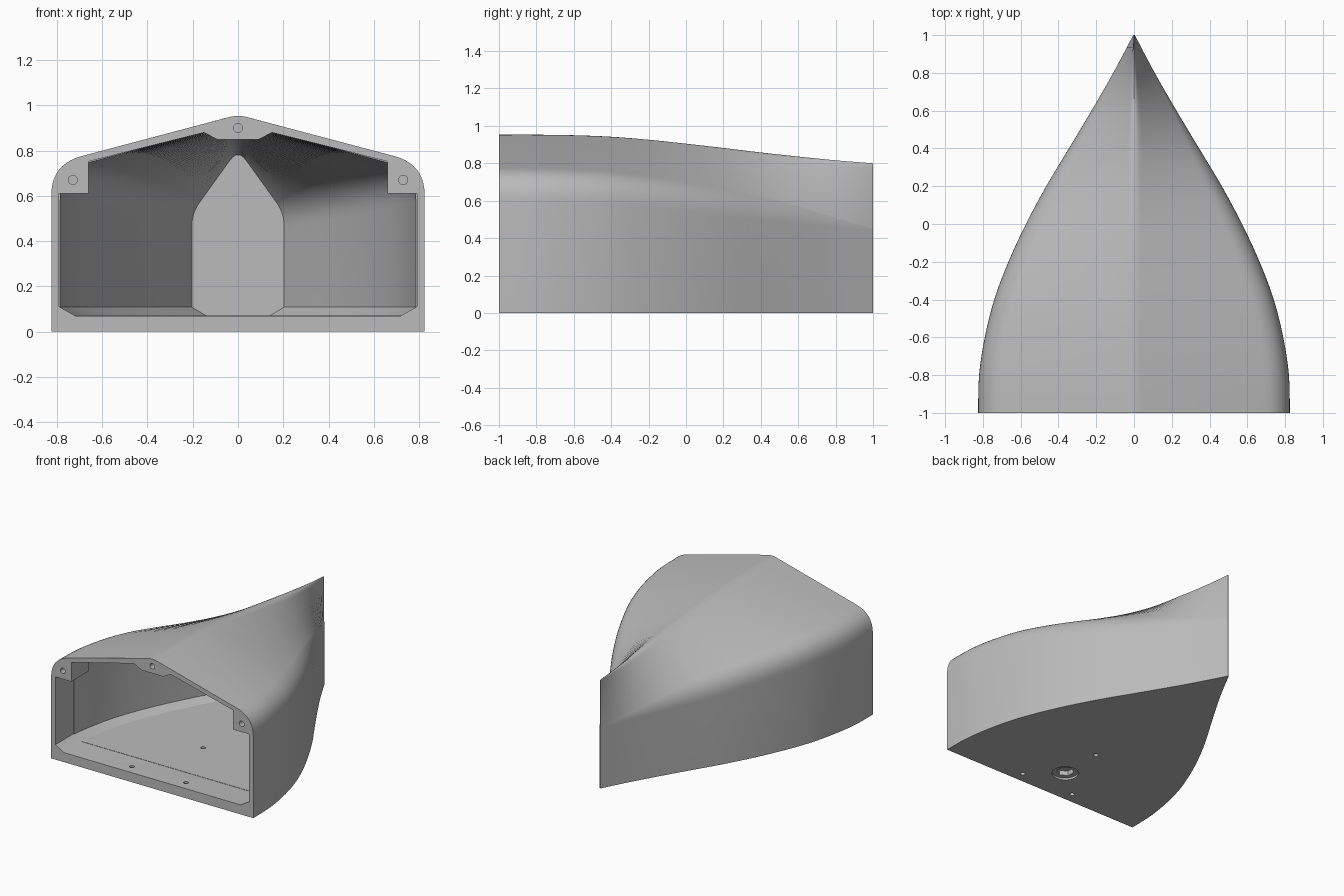
import bpy, bmesh, math
from mathutils import Vector, Matrix

if "Cube" in bpy.data.objects:
    bpy.data.objects.remove(bpy.data.objects["Cube"])

# Half width, ridge height and shoulder height at even steps from front to tip
WIDTH = [.825, .82, .79, .74, .665, .572, .465, .345, .225, .11, .004]
RIDGE = [.953, .953, .95, .942, .926, .905, .882, .858, .836, .816, .80]
SHOULDER = [.74, .738, .73, .715, .69, .66, .62, .575, .53, .485, .45]


def sample(table, y):
    """Smooth interpolation through the table for y in -1..1."""
    s = (y + 1) / 2 * (len(table) - 1)
    i = max(0, min(int(s), len(table) - 2))
    t = s - i
    a, b = table[i], table[i + 1]
    p = table[i - 1] if i > 0 else a
    n = table[i + 2] if i + 2 < len(table) else 2 * b - a
    m0, m1 = (b - p) / 2, (n - a) / 2
    return (a * (2*t**3 - 3*t*t + 1) + m0 * (t**3 - 2*t*t + t)
            + b * (3*t*t - 2*t**3) + m1 * (t**3 - t*t))


def bend(p, corner, q, steps):
    """Rounded corner between p and q."""
    return [p * (1-k)**2 + corner * 2*k*(1-k) + q * k*k
            for k in (i / steps for i in range(steps + 1))]


def section(y, wall=0, floor=0, chamfer=0):
    """Closed house-shaped cross-section with rounded shoulders and ridge."""
    w, top, sh = (sample(t, y) for t in (WIDTH, RIDGE, SHOULDER))
    round_x = min(.04, .15 * w)
    rise = (top - sh) / (1 - round_x / (2 * w))
    slope = rise / w
    drop = wall * math.hypot(1, slope)
    apex = Vector((0, sh + rise - drop))
    w -= wall
    corner = Vector((w, apex.y - slope * w))
    along = (apex - corner).normalized()
    turn = math.pi / 2 - math.atan(slope)
    reach = min(.18 * math.tan(turn / 2), .45 * (apex - corner).length)
    ridge_in = Vector((round_x, apex.y - slope * round_x))
    half = [Vector((w - chamfer, floor))]
    if chamfer:
        half.append(Vector((w, floor + chamfer * .6)))
    half += bend(corner - Vector((0, reach)), corner, corner + along * reach, 10)
    ridge = bend(ridge_in, apex, Vector((-ridge_in.x, ridge_in.y)), 6)
    mirrored = [Vector((-p.x, p.y)) for p in reversed(half)]
    return half + ridge + mirrored


def loft(name, rings):
    """Skin a list of (y, outline) rings and cap both ends."""
    bm = bmesh.new()
    loops = [[bm.verts.new((p[0], y, p[1])) for p in pts] for y, pts in rings]
    for a, b in zip(loops, loops[1:]):
        for i in range(len(a)):
            j = (i + 1) % len(a)
            bm.faces.new((a[i], a[j], b[j], b[i]))
    bm.faces.new(loops[0])
    bm.faces.new(loops[-1])
    bmesh.ops.recalc_face_normals(bm, faces=bm.faces)
    return to_object(name, bm)


def to_object(name, bm):
    mesh = bpy.data.meshes.new(name)
    bm.to_mesh(mesh)
    bm.free()
    obj = bpy.data.objects.new(name, mesh)
    bpy.context.collection.objects.link(obj)
    return obj


def drill(centre, radius, depth, axis="Z", sides=24):
    """Cylinder used for cutting."""
    bm = bmesh.new()
    turn = Matrix.Rotation(math.pi / 2, 4, "X") if axis == "Y" else Matrix()
    bmesh.ops.create_cone(bm, cap_ends=True, segments=sides, radius1=radius,
                          radius2=radius, depth=depth,
                          matrix=Matrix.Translation(centre) @ turn)
    return to_object("cutter", bm)


def cut(target, cutter):
    cutter.hide_render = True
    mod = target.modifiers.new("cut", "BOOLEAN")
    mod.operation = "DIFFERENCE"
    mod.solver = "EXACT"
    mod.object = cutter
    bpy.context.view_layer.objects.active = target
    bpy.ops.object.modifier_apply(modifier=mod.name)
    bpy.data.objects.remove(cutter)


def steps(start, end, count):
    return [start + (end - start) * i / count for i in range(count + 1)]


# Outer hull: broad open front narrowing to an upright knife edge
hull = loft("hull_shell", [(y, section(y)) for y in steps(-1, 1, 60)])

# Tapered cavity that ends in a narrow rear wall
cut(hull, loft("cavity", [(y, section(y, .033, .072, .06))
                          for y in steps(-.8, .58, 40)]))

# Front opening, leaving two shoulder bosses and a ridge boss
opening = [(.72, .07), (.79, .11), (.79, .61), (.66, .61), (.66, .752),
           (.15, .88), (.09, .848)]
opening += [(-x, z) for x, z in reversed(opening)]
cut(hull, loft("opening", [(-1.1, opening), (-.79, opening)]))

# Screw holes in the bosses
for x, z in ((-.73, .67), (.73, .67), (0, .9)):
    cut(hull, drill((x, -1, z), .02, .3, "Y"))

# Mounting holes through the floor
for x, y in ((-.22, -.92), (.22, -.92), (0, -.405)):
    cut(hull, drill((x, y, .04), .017, .2))

# Stepped socket under the floor
cut(hull, drill((0, -.73, 0), .09, .03))
cut(hull, drill((0, -.73, 0), .06, .1, sides=6))

# Single grey finish
grey = bpy.data.materials.new("plain_grey")
grey.use_nodes = True
colour = (.5, .5, .5, 1)
grey.diffuse_color = colour
grey.node_tree.nodes["Principled BSDF"].inputs["Base Color"].default_value = colour
hull.data.materials.clear()
hull.data.materials.append(grey)
for face in hull.data.polygons:
    face.material_index = 0

# Smooth skin with crisp edges
bpy.ops.object.select_all(action="DESELECT")
hull.select_set(True)
bpy.context.view_layer.objects.active = hull
bpy.ops.object.shade_smooth_by_angle(angle=math.radians(30))
